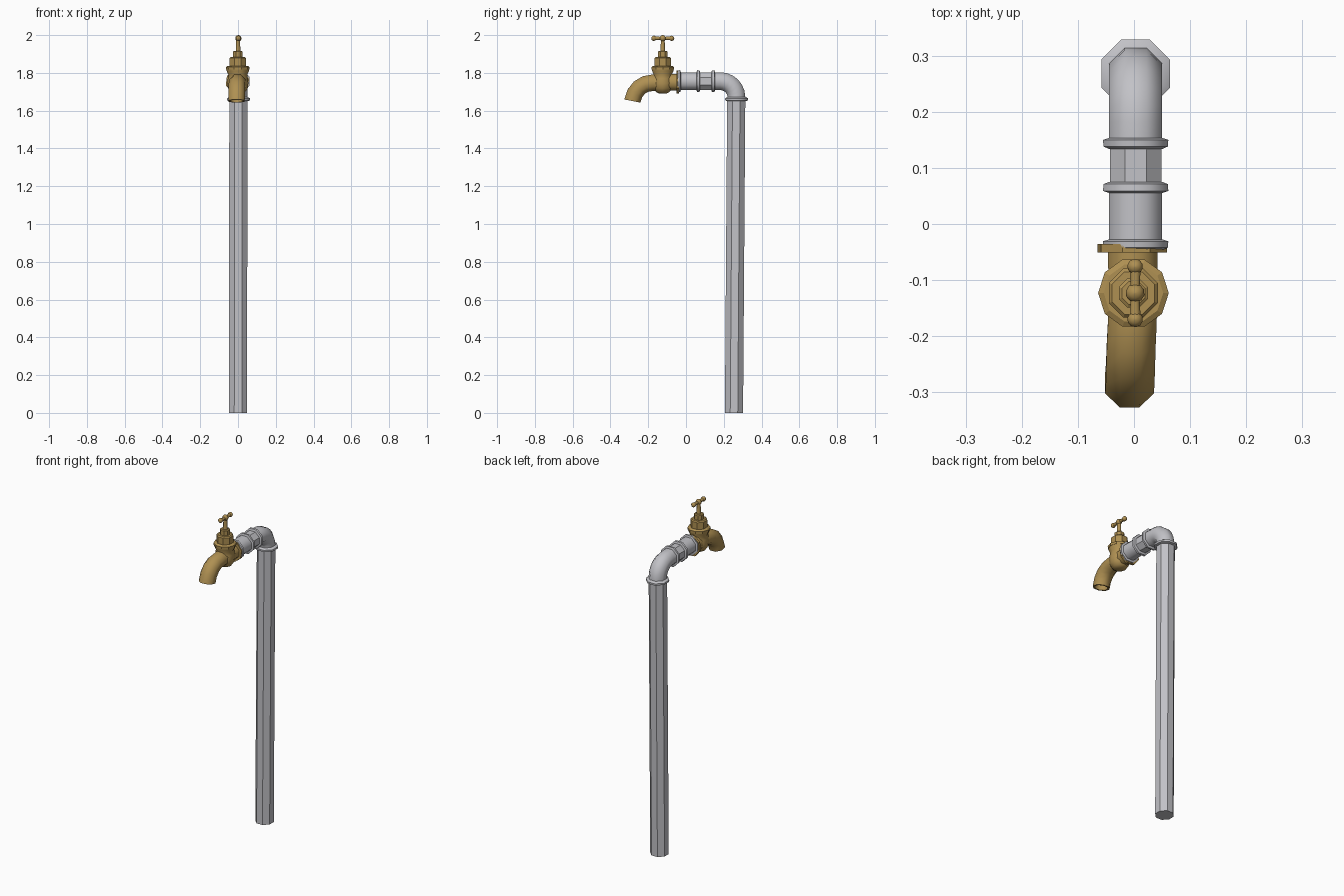
import bpy, bmesh, math
from mathutils import Vector

if "Cube" in bpy.data.objects:
    bpy.data.objects.remove(bpy.data.objects["Cube"])


def material(name, rgb):
    m = bpy.data.materials.new(name)
    m.diffuse_color = (*rgb, 1)
    m.use_nodes = True
    m.node_tree.nodes["Principled BSDF"].inputs["Base Color"].default_value = m.diffuse_color
    return m


STEEL = material("galvanised grey", (0.54, 0.54, 0.57))
BRASS = material("brass", (0.43, 0.28, 0.085))
EIGHTH = math.pi / 8


def skin(name, rings, mat, sides=8, phase=EIGHTH, smooth=0):
    """Skin rings given as (centre, radius, direction) into a closed solid."""
    bm = bmesh.new()
    loops = []
    for c, r, d in rings:
        d = Vector(d).normalized()
        side = Vector((1, 0, 0))
        side = (side - d * side.dot(d)).normalized()
        up = d.cross(side)
        loops.append([bm.verts.new(Vector(c) + r * (math.cos(a) * side + math.sin(a) * up))
                      for a in (phase + 2 * math.pi * i / sides for i in range(sides))])
    for a, b in zip(loops, loops[1:]):
        for i in range(sides):
            j = (i + 1) % sides
            bm.faces.new((a[i], a[j], b[j], b[i]))
    bm.faces.new(loops[0][::-1])
    bm.faces.new(loops[-1])
    bmesh.ops.recalc_face_normals(bm, faces=bm.faces)
    me = bpy.data.meshes.new(name)
    bm.to_mesh(me)
    bm.free()
    me.materials.append(mat)
    ob = bpy.data.objects.new(name, me)
    bpy.context.collection.objects.link(ob)
    if smooth:
        bpy.ops.object.select_all(action='DESELECT')
        ob.select_set(True)
        bpy.context.view_layer.objects.active = ob
        bpy.ops.object.shade_smooth_by_angle(angle=math.radians(smooth))
    return ob


def turned(name, base, axis, profile, mat, **kw):
    """Turned part: profile of (distance along axis, radius)."""
    base, axis = Vector(base), Vector(axis)
    return skin(name, [(base + axis * t, r, axis) for t, r in profile], mat, **kw)


def ball(name, c, r, mat):
    angles = [math.pi * (i + 0.12) / 6.24 for i in range(7)]
    return turned(name, c, (0, 0, 1), [(-r * math.cos(a) / math.cos(angles[0]), r * math.sin(a))
                                       for a in angles], mat, sides=10, smooth=60)


Y, Z = (0, 1, 0), (0, 0, 1)
AX = 1.756   # height of the horizontal run
PX = 0.003   # slight sideways offset of the pipework

# Upright pipe, leaning slightly
skin("upright_pipe", [((0, 0.254, 0), 0.052, Z), ((0.002, 0.266, 1.665), 0.052, Z)], STEEL)


# Rounded collars on the pipework
def collar(name, base, axis, width):
    turned(name, base, axis, [(0, 0.052), (0.2 * width, 0.062), (0.8 * width, 0.063), (width, 0.050)],
           STEEL, smooth=50)


turned("elbow_collar", (PX, 0.268, 1.651), Z,
       [(0, 0.055), (0.003, 0.065), (0.014, 0.066), (0.022, 0.052)], STEEL, smooth=50)
collar("union_collar_back", (PX, 0.134, AX), Y, 0.020)
collar("union_collar_front", (PX, 0.075, AX), (0, -1, 0), 0.020)
collar("tap_collar", (PX, -0.046, AX), Y, 0.019)

# Elbow: up and over towards the front
elbow = [((PX, 0.267, 1.655), 0.051, Z)]
for i in range(7):
    a = math.pi / 2 * i / 6
    elbow.append(((PX, 0.182 + 0.085 * math.cos(a), 1.671 + 0.085 * math.sin(a)), 0.051,
                  (0, -math.sin(a), math.cos(a))))
elbow.append(((PX, 0.14, AX), 0.051, (0, -1, 0)))
skin("elbow", elbow, STEEL, smooth=60)

# Faceted union and short nipple
turned("union_nut", (PX, 0.07, AX), Y, [(0, 0.050), (0.07, 0.050)], STEEL)
turned("nipple", (PX, -0.04, AX), Y, [(0, 0.051), (0.10, 0.051)], STEEL, smooth=60)

# Tap inlet and its flange
turned("inlet_flange", (-0.003, -0.051, 1.752), Y, [(0, 0.064), (0.015, 0.064)], BRASS,
       phase=EIGHTH + 0.12)
turned("inlet", (-0.002, -0.12, 1.750), Y, [(0, 0.047), (0.08, 0.048)], BRASS, smooth=60)

# Valve body, bulbous below and flared to a rim
VX, VY = -0.001, -0.123
turned("valve_body", (VX, VY, 0), Z,
       [(1.691, 0.022), (1.699, 0.038), (1.718, 0.052), (1.745, 0.056), (1.77, 0.053), (1.79, 0.050),
        (1.81, 0.059), (1.82, 0.060)], BRASS, sides=10, phase=0, smooth=60)
turned("valve_rim", (VX, VY, 0), Z, [(1.817, 0.062), (1.831, 0.063), (1.837, 0.053)],
       BRASS, sides=10, phase=0)
# Bonnet nut and stepped gland
turned("bonnet_nut", (VX, VY, 0), Z, [(1.83, 0.047), (1.878, 0.047), (1.884, 0.041)],
       BRASS, phase=EIGHTH)
turned("gland", (VX, VY, 0), Z, [(1.88, 0.028), (1.912, 0.028), (1.916, 0.022)],
       BRASS, phase=EIGHTH)
turned("stem", (0.001, VY, 0), Z, [(1.91, 0.015), (1.93, 0.012), (1.98, 0.011)],
       BRASS, smooth=60)

# Handle: bar with a ball in the middle and at each end
HX, HZ = 0.002, 1.983
turned("handle_bar", (HX, VY, HZ), Y, [(-0.05, 0.011), (0, 0.008), (0.05, 0.011)], BRASS, smooth=60)
ball("handle_hub", (HX, VY, HZ), 0.017, BRASS)
for label, s in (("front", -1), ("back", 1)):
    ball("handle_knob_" + label, (HX, VY + s * 0.047, HZ), 0.014, BRASS)

# Curved spout with a hollow mouth
path = [Vector(p) for p in ((-0.002, -0.11, 1.747), (-0.003, -0.175, 1.748), (-0.005, -0.215, 1.741),
                            (-0.006, -0.247, 1.722), (-0.007, -0.271, 1.691), (-0.008, -0.284, 1.651))]
spout = []
for i, p in enumerate(path):
    d = path[min(i + 1, 5)] - path[max(i - 1, 0)]
    if i == 5:
        d = Vector((0, -0.19, -0.98))
    spout.append((p, 0.047, d))
end, d = path[5], Vector((0, -0.19, -0.98))
spout += [(end, 0.037, d), (end - d * 0.03, 0.035, d)]
skin("spout", spout, BRASS, smooth=60)
